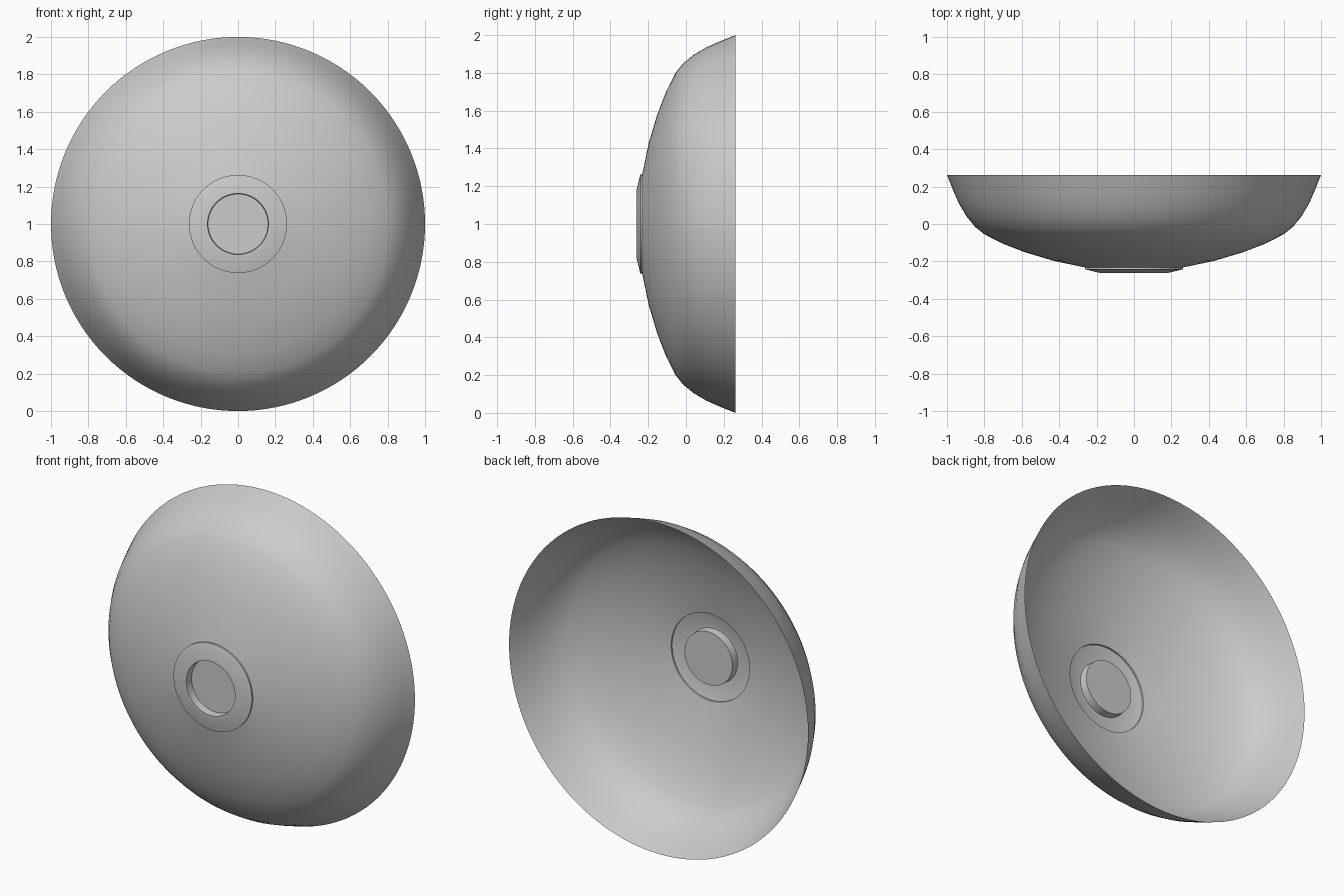
import bpy, bmesh, math

if "Cube" in bpy.data.objects:
    bpy.data.objects.remove(bpy.data.objects["Cube"])

SEGMENTS = 128


def lathe(name, profile, centre_z):
    """Revolve (radius, y) points around the y axis; radius 0 closes the end."""
    bm = bmesh.new()
    rings = []
    for r, y in profile:
        if r == 0:
            rings.append([bm.verts.new((0, y, centre_z))] * SEGMENTS)
            continue
        ring = []
        for i in range(SEGMENTS):
            a = 2 * math.pi * i / SEGMENTS
            ring.append(bm.verts.new((r * math.cos(a), y, centre_z + r * math.sin(a))))
        rings.append(ring)
    for outer, inner in zip(rings, rings[1:]):
        for i in range(SEGMENTS):
            j = (i + 1) % SEGMENTS
            corners = [outer[i], outer[j], inner[j], inner[i]]
            bm.faces.new(list(dict.fromkeys(corners)))
    bmesh.ops.recalc_face_normals(bm, faces=bm.faces)
    # make the outside of the shell face the front
    if sum(f.normal.y * f.calc_area() for f in bm.faces) > 0:
        bmesh.ops.reverse_faces(bm, faces=bm.faces)
    mesh = bpy.data.meshes.new(name)
    bm.to_mesh(mesh)
    bm.free()
    obj = bpy.data.objects.new(name, mesh)
    bpy.context.collection.objects.link(obj)
    bpy.ops.object.select_all(action='DESELECT')
    obj.select_set(True)
    bpy.context.view_layer.objects.active = obj
    bpy.ops.object.shade_smooth_by_angle(angle=math.radians(35))
    return obj


# Thin open dish with a stepped hub ring and a recessed centre disc
dish = [(1.0, 0.262), (0.965, 0.175), (0.935, 0.107), (0.895, 0.04), (0.85, -0.015),
        (0.80, -0.055), (0.70, -0.106), (0.58, -0.152), (0.43, -0.197), (0.262, -0.232)]
hub = [(0.262, -0.242), (0.18, -0.262), (0.163, -0.262), (0.160, -0.215), (0, -0.215)]
lathe("dish_shell", dish + hub, 1.0)
